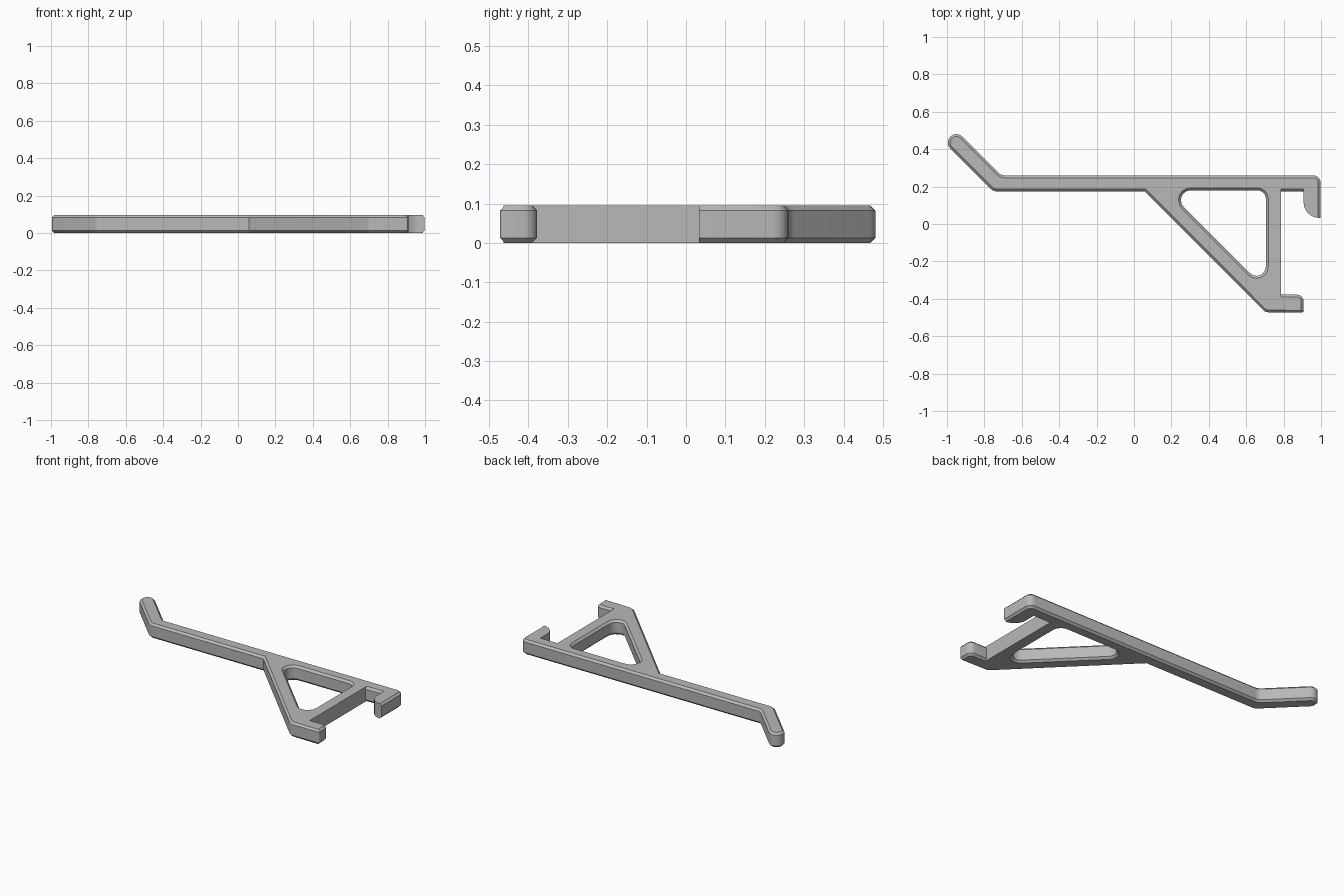
import bpy, bmesh, math
from mathutils import Vector

HEIGHT, CHAMFER, STEPS = 0.095, 0.013, 6

if "Cube" in bpy.data.objects:
    bpy.data.objects.remove(bpy.data.objects["Cube"])

grey = bpy.data.materials.new("plain grey")
grey.use_nodes = True
colour = (0.48, 0.48, 0.48, 1)
grey.diffuse_color = colour
grey.node_tree.nodes["Principled BSDF"].inputs["Base Color"].default_value = colour


def rounded(corners):
    """Round each (x, y, radius, chamfered) corner; the flag covers the edge leaving it."""
    out = []
    for i, (x, y, r, flag) in enumerate(corners):
        p = Vector((x, y))
        if r == 0:
            out.append((p, flag))
            continue
        a = (Vector(corners[i - 1][:2]) - p).normalized()
        b = (Vector(corners[(i + 1) % len(corners)][:2]) - p).normalized()
        half = a.angle(b) / 2
        centre = p + (a + b).normalized() * (r / math.sin(half))
        start = p + a * (r / math.tan(half)) - centre
        end = p + b * (r / math.tan(half)) - centre
        sweep = math.pi - 2 * half
        for k in range(STEPS + 1):
            t = k / STEPS
            arc = (start * math.sin((1 - t) * sweep) + end * math.sin(t * sweep)) / math.sin(sweep)
            out.append((centre + arc, flag))
    return out


def inset(points):
    """Move every chamfered edge into the material, mitring the corners."""
    result = []
    for i, (p, flag) in enumerate(points):
        prev, prev_flag = points[i - 1]
        nxt = points[(i + 1) % len(points)][0]
        e, f = (p - prev).normalized(), (nxt - p).normalized()
        m, n = Vector((-e.y, e.x)), Vector((-f.y, f.x))
        c, d = CHAMFER * prev_flag, CHAMFER * flag
        det = m.x * n.y - m.y * n.x
        if abs(det) < 1e-4:
            shift = n * d
        else:
            shift = Vector((c * n.y - d * m.y, d * m.x - c * n.x)) / det
        result.append(p + shift)
    return result


# Outline: bent arm, long beam, diagonal brace, lower lip, clip slot and upper hook
outline = [
    (-1.014, 0.435, 0.044, 1), (-0.752, 0.174, 0.05, 1), (0.058, 0.174, 0, 1),
    (0.702, -0.472, 0.04, 1), (0.907, -0.472, 0.008, 1), (0.907, -0.378, 0.035, 1),
    (0.785, -0.378, 0, 0), (0.785, 0.174, 0, 1), (0.907, 0.174, 0, 0),
    (0.907, 0.033, 0.082, 0), (0.998, 0.033, 0, 1), (0.998, 0.26, 0.04, 1),
    (-0.711, 0.26, 0.05, 1), (-0.95, 0.499, 0.044, 1),
]
# Triangular window between beam, brace and upright
window = [(0.177, 0.18, 0.052, 1), (0.705, 0.18, 0.045, 1), (0.705, -0.348, 0.05, 1)]

bm = bmesh.new()
caps = {0: [], 3: []}
for loop in (outline, window):
    points = rounded(loop)
    wall, rim = [p for p, _ in points], inset(points)
    levels = [(rim, 0), (wall, CHAMFER), (wall, HEIGHT - CHAMFER), (rim, HEIGHT)]
    rings = [[bm.verts.new((p.x, p.y, z)) for p in ring] for ring, z in levels]
    count = len(wall)
    for low, high in zip(rings, rings[1:]):
        for i in range(count):
            j = (i + 1) % count
            bm.faces.new((low[i], low[j], high[j], high[i]))
    for level in caps:
        ring = rings[level]
        caps[level] += [bm.edges.get((ring[i - 1], ring[i])) for i in range(count)]

# Flat bottom and top around the window
for level, direction in ((0, -1), (3, 1)):
    bmesh.ops.triangle_fill(bm, edges=caps[level], use_beauty=True, normal=(0, 0, direction))
bmesh.ops.recalc_face_normals(bm, faces=bm.faces)

mesh = bpy.data.meshes.new("bracket")
bm.to_mesh(mesh)
bm.free()
mesh.materials.append(grey)
bracket = bpy.data.objects.new("bracket", mesh)
bpy.context.collection.objects.link(bracket)
bpy.ops.object.select_all(action="DESELECT")
bracket.select_set(True)
bpy.context.view_layer.objects.active = bracket
bpy.ops.object.shade_smooth_by_angle(angle=math.radians(30))
